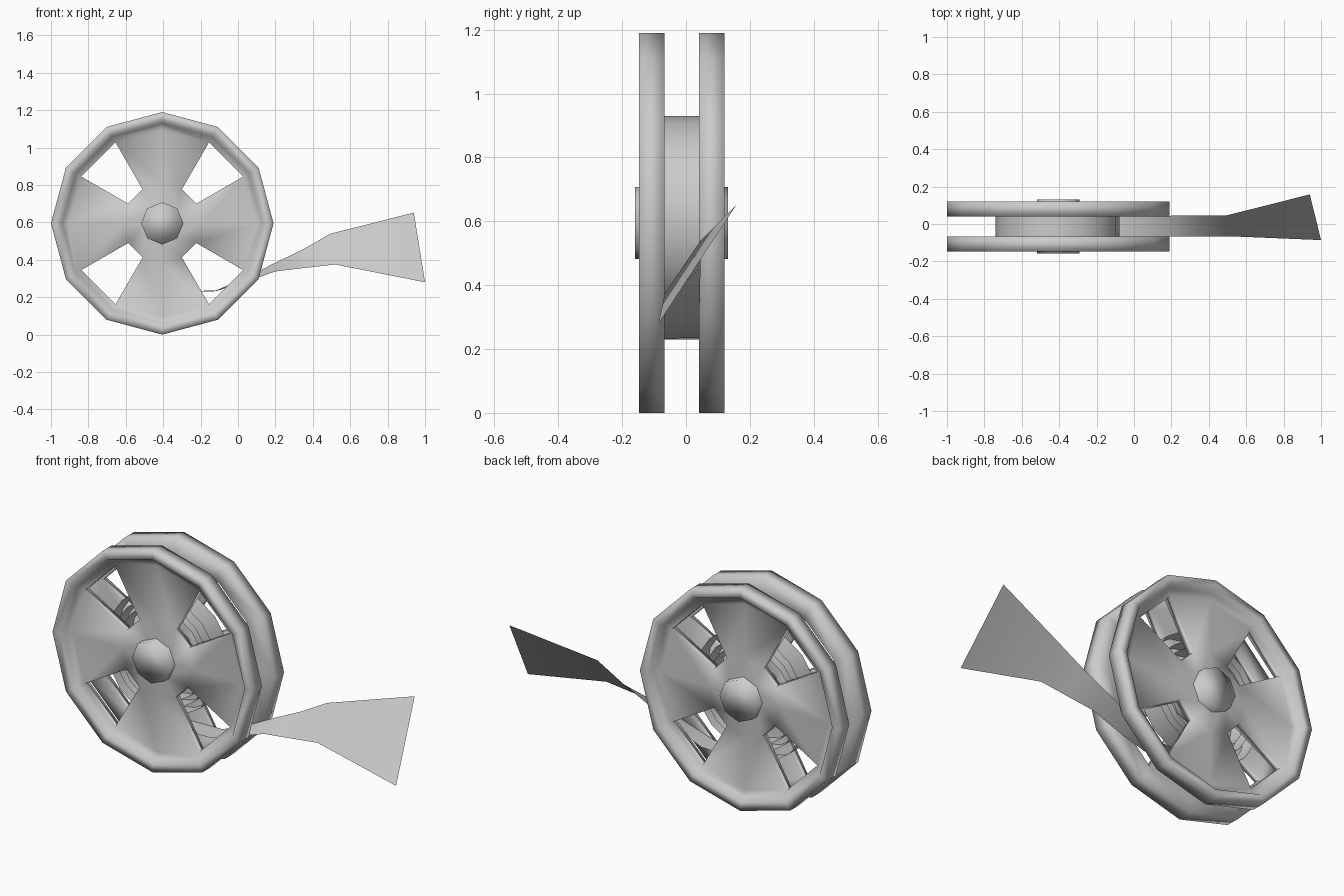
import bpy, bmesh, math
from math import sin, cos, pi, radians

if "Cube" in bpy.data.objects:
    bpy.data.objects.remove(bpy.data.objects["Cube"])

CX, CZ, MID = -0.405, 0.595, -0.0135   # reel centre and its mirror plane
SIDES = 12
WINDOWS = (1, 4, 7, 10)


def make_object(name, bm, angle, recalc=True):
    if recalc:
        bmesh.ops.recalc_face_normals(bm, faces=bm.faces)
    mesh = bpy.data.meshes.new(name)
    bm.to_mesh(mesh)
    bm.free()
    ob = bpy.data.objects.new(name, mesh)
    bpy.context.collection.objects.link(ob)
    bpy.ops.object.select_all(action='DESELECT')
    ob.select_set(True)
    bpy.context.view_layer.objects.active = ob
    bpy.ops.object.shade_smooth_by_angle(angle=radians(angle))
    return ob


def flange(name, side):
    """Twelve-sided reel plate with raised rim and four window holes."""
    bm = bmesh.new()
    # closed profile from front centre, over the rim, to the inner centre: (radius, y)
    prof = [(0.10, -0.118), (0.21, -0.108), (0.50, -0.108), (0.535, -0.115),
            (0.548, -0.147), (0.595, -0.147), (0.595, -0.068),
            (0.50, -0.068), (0.21, -0.068), (0.10, -0.068)]
    rings = []
    for r, y in prof:
        y = y if side < 0 else 2 * MID - y
        rings.append([bm.verts.new((CX + r * cos(k * pi / 6), y, CZ + r * sin(k * pi / 6)))
                      for k in range(SIDES)])
    for k in range(SIDES):
        n = (k + 1) % SIDES
        for i in range(len(prof) - 1):
            if k in WINDOWS and i in (1, 7):
                continue
            bm.faces.new((rings[i][k], rings[i][n], rings[i + 1][n], rings[i + 1][k]))
        # window walls
        if k in WINDOWS:
            f_in, f_out, b_out, b_in = rings[1], rings[2], rings[7], rings[8]
            bm.faces.new((f_in[k], f_in[n], b_in[n], b_in[k]))
            bm.faces.new((f_out[k], f_out[n], b_out[n], b_out[k]))
            for m in (k, n):
                bm.faces.new((f_in[m], f_out[m], b_out[m], b_in[m]))
    bm.faces.new(rings[0])
    bm.faces.new(rings[-1])
    return make_object(name, bm, 95)


flange("front_flange", -1)
flange("back_flange", 1)

# Octagonal hub running through both plates
bm = bmesh.new()
ends = []
for y in (-0.159, 0.132):
    ends.append([bm.verts.new((CX + 0.113 * cos(k * pi / 4), y, CZ + 0.113 * sin(k * pi / 4)))
                 for k in range(8)])
for k in range(8):
    n = (k + 1) % 8
    bm.faces.new((ends[0][k], ends[0][n], ends[1][n], ends[1][k]))
bm.faces.new(ends[0])
bm.faces.new(ends[1])
make_object("hub", bm, 95)

# Film strip: wound spiral, then a twisting, widening tail
F, B = -0.067, 0.042
pairs = []
TURNS, STEPS = 3, 16
for i in range(TURNS * STEPS + 1):
    t = i / STEPS
    a = -pi / 2 + t * 2 * pi
    r = 0.235 + 0.035 * t
    if i > (TURNS - 1) * STEPS:                      # outermost loop
        u = t - (TURNS - 1)
        r = 0.305 + 0.03 * min(1, u * 3) + 0.03 * max(0, (u - 0.75) * 4)
    x, z = CX + r * cos(a), CZ + r * sin(a)
    pairs.append(((x, F, z), (x, B, z)))
pairs += [((-0.12, F, 0.232), (-0.12, B, 0.236)),
          ((0.03, F, 0.278), (0.03, B, 0.298)),
          ((0.20, F, 0.338), (0.18, 0.044, 0.375)),
          ((0.36, F, 0.357), (0.34, 0.045, 0.452)),
          ((0.52, -0.066, 0.375), (0.495, 0.046, 0.54)),
          ((1.00, -0.086, 0.28), (0.94, 0.158, 0.652))]
bm = bmesh.new()
rows = [[bm.verts.new(p) for p in pair] for pair in pairs]
for (a, b), (c, d) in zip(rows, rows[1:]):
    bm.faces.new((a, c, d, b))
bmesh.ops.reverse_faces(bm, faces=bm.faces)
make_object("film_strip", bm, 40, recalc=False)
